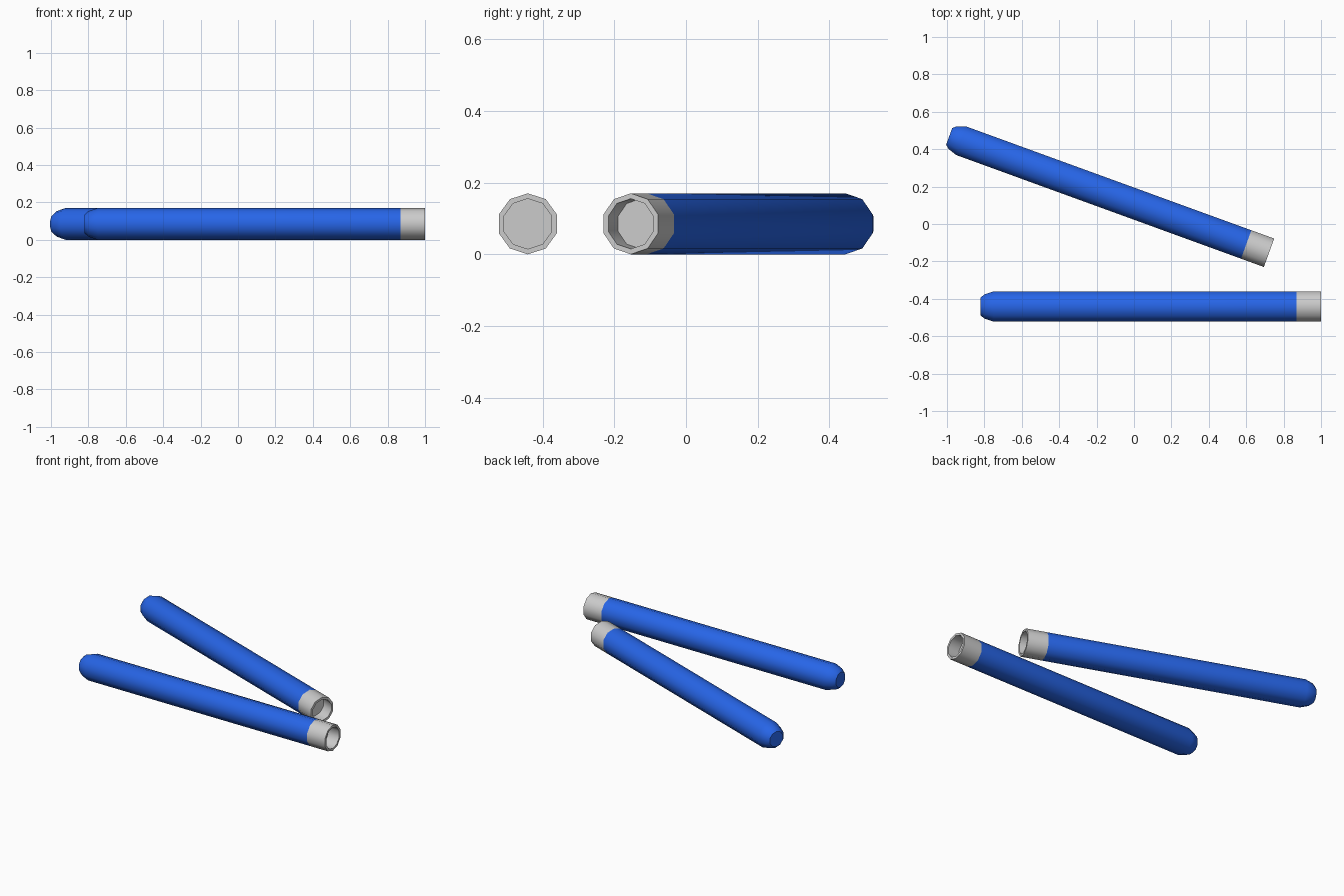
import bpy, bmesh, math

if "Cube" in bpy.data.objects:
    bpy.data.objects.remove(bpy.data.objects["Cube"])

SIDES, R, LENGTH = 10, 0.085, 1.82

blue = bpy.data.materials.new("blue")
blue.diffuse_color = (0.02, 0.13, 0.80, 1)
blue.use_nodes = True
blue.node_tree.nodes["Principled BSDF"].inputs["Base Color"].default_value = blue.diffuse_color

# Profiles as (distance along the axis from the open end, radius)
BODY = [(-LENGTH, 0.05), (-LENGTH + 0.02, 0.068), (-LENGTH + 0.07, R), (-0.13, R)]
COLLAR = [(-0.13, R), (0, R), (0, 0.07), (-0.08, 0.07)]


def lathe(name, profile, loc, angle, cap, mat=None):
    """Revolve a profile around the local x axis, closing one end ring."""
    bm = bmesh.new()
    rings = []
    for x, r in profile:
        rings.append([bm.verts.new((x, r * math.sin(2 * math.pi * i / SIDES),
                                    r * math.cos(2 * math.pi * i / SIDES)))
                      for i in range(SIDES)])
    for a, b in zip(rings, rings[1:]):
        for i in range(SIDES):
            j = (i + 1) % SIDES
            bm.faces.new((a[i], a[j], b[j], b[i]))
    # keep normals facing outwards
    bm.faces.new(rings[0][::-1] if cap == "start" else rings[-1])
    bmesh.ops.recalc_face_normals(bm, faces=bm.faces)
    side = max(bm.faces, key=lambda f: f.calc_center_median().z)
    if side.normal.z < 0:
        bmesh.ops.reverse_faces(bm, faces=bm.faces)
    me = bpy.data.meshes.new(name)
    bm.to_mesh(me)
    bm.free()
    ob = bpy.data.objects.new(name, me)
    bpy.context.collection.objects.link(ob)
    ob.location, ob.rotation_euler.z = loc, angle
    if mat:
        me.materials.append(mat)
    bpy.ops.object.select_all(action='DESELECT')
    ob.select_set(True)
    bpy.context.view_layer.objects.active = ob
    bpy.ops.object.shade_smooth_by_angle(angle=math.radians(45))
    return ob


# Two tubes: one straight along x, one turned 20 degrees
for tag, x, y, turn in (("straight", 1.0, -0.441, 0), ("angled", 0.722, -0.154, -20)):
    loc, ang = (x, y, R), math.radians(turn)
    lathe(tag + "_tube_body", BODY, loc, ang, "start", blue)
    lathe(tag + "_tube_collar", COLLAR, loc, ang, "end")
